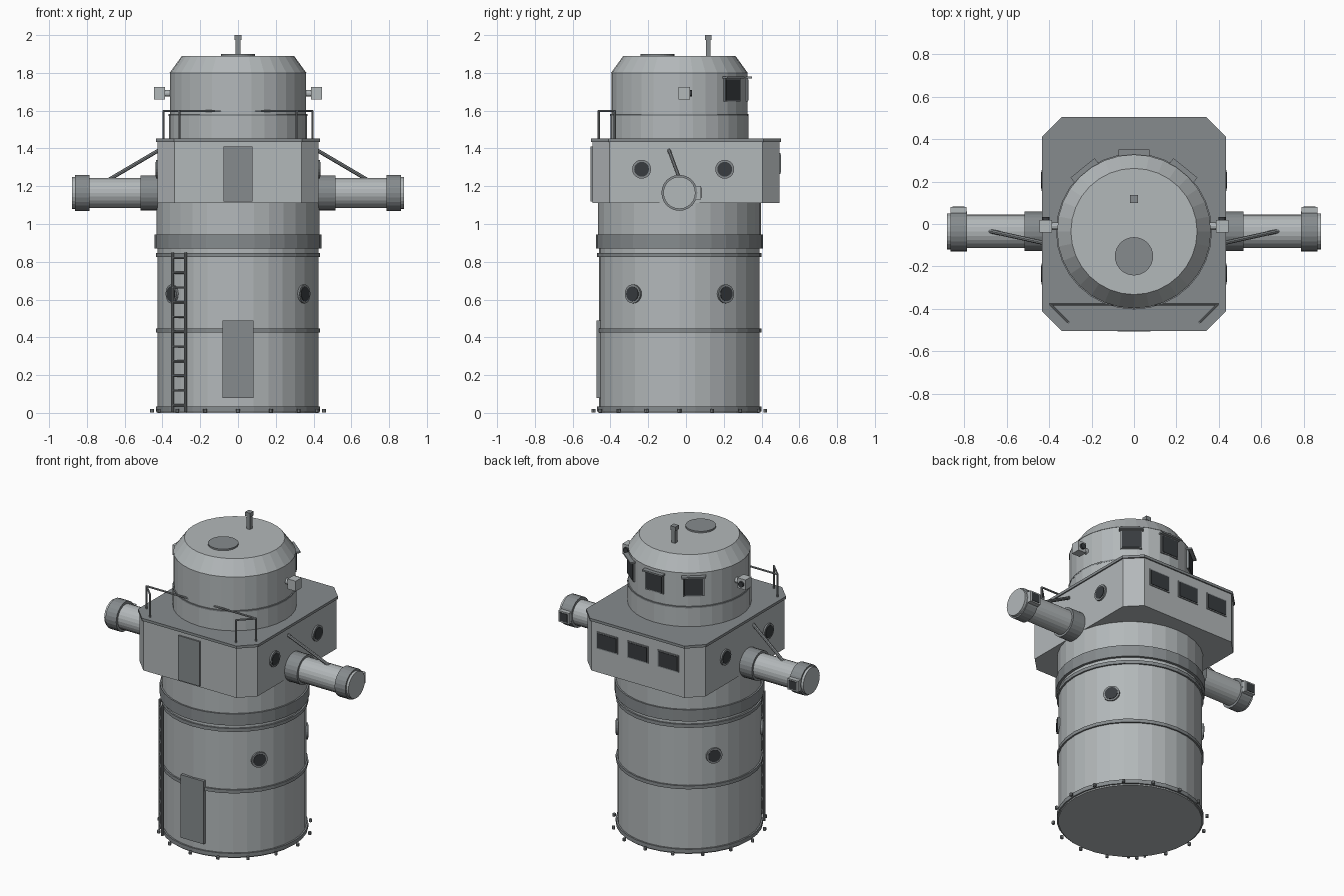
import bpy, bmesh, math
from mathutils import Vector, Matrix

if "Cube" in bpy.data.objects:
    bpy.data.objects.remove(bpy.data.objects["Cube"])

CY = -0.035  # y of the tower axis


def material(name, rgb):
    m = bpy.data.materials.new(name)
    m.diffuse_color = (*rgb, 1)
    m.use_nodes = True
    m.node_tree.nodes["Principled BSDF"].inputs["Base Color"].default_value = m.diffuse_color
    return m


HULL = material("hull_grey", (0.45, 0.48, 0.49))
TRIM = material("trim_grey", (0.24, 0.26, 0.27))
DARK = material("dark_glass", (0.04, 0.045, 0.05))


def finish(name, bm, mat):
    bmesh.ops.recalc_face_normals(bm, faces=bm.faces)
    me = bpy.data.meshes.new(name)
    bm.to_mesh(me)
    bm.free()
    me.materials.append(mat)
    ob = bpy.data.objects.new(name, me)
    bpy.context.collection.objects.link(ob)
    return ob


def cyl(name, p0, p1, r, mat=HULL, n=32, r2=None):
    p0, p1 = Vector(p0), Vector(p1)
    d = p1 - p0
    bm = bmesh.new()
    mtx = Matrix.Translation((p0 + p1) / 2) @ d.to_track_quat('Z', 'Y').to_matrix().to_4x4()
    bmesh.ops.create_cone(bm, cap_ends=True, segments=n, radius1=r,
                          radius2=r if r2 is None else r2, depth=d.length, matrix=mtx)
    return finish(name, bm, mat)


def drum(name, z0, z1, r, mat=HULL, r2=None):
    return cyl(name, (0, CY, z0), (0, CY, z1), r, mat, 32, r2)


def box(name, c, size, mat=HULL, rot=0):
    bm = bmesh.new()
    bmesh.ops.create_cube(bm, size=1, matrix=Matrix.Translation(c) @ Matrix.Rotation(rot, 4, 'Z')
                          @ Matrix.Diagonal((*size, 1)))
    return finish(name, bm, mat)


def prism(name, hx, hy, cut, z0, z1, mat=HULL):
    q = [(hx, hy - cut), (hx - cut, hy), (cut - hx, hy), (-hx, hy - cut),
         (-hx, cut - hy), (cut - hx, -hy), (hx - cut, -hy), (hx, cut - hy)]
    bm = bmesh.new()
    f = bm.faces.new([bm.verts.new((x, y, z0)) for x, y in q])
    top = bmesh.ops.extrude_face_region(bm, geom=[f])['geom']
    bmesh.ops.translate(bm, vec=(0, 0, z1 - z0),
                        verts=[v for v in top if isinstance(v, bmesh.types.BMVert)])
    return finish(name, bm, mat)


def porthole(p, normal):
    p, d = Vector(p), Vector(normal)
    cyl("porthole_rim", p - d * 0.02, p + d * 0.010, 0.05, TRIM, 20)
    cyl("porthole_glass", p, p + d * 0.013, 0.039, DARK, 20)


def polar(a, r, z):
    a = math.radians(a)
    return Vector((r * math.cos(a), CY + r * math.sin(a), z))


# Lower tower and its bands
drum("lower_tower", 0, 0.90, 0.425)
for z0, z1 in ((0.008, 0.034), (0.425, 0.447), (0.825, 0.847)):
    drum("tower_band", z0, z1, 0.435, TRIM)
drum("bearing_collar", 0.87, 0.945, 0.442, TRIM)
drum("upper_neck", 0.94, 1.12, 0.432)

# Base bolts
for i in range(16):
    p = polar(i * 22.5, 0.455, 0.012)
    cyl("base_bolt", p - Vector((0, 0, 0.01)), p + Vector((0, 0, 0.008)), 0.01, TRIM, 8)

# Lower door and tower portholes
box("lower_door", (0, -0.45, 0.285), (0.165, 0.045, 0.41), TRIM)
for a in (-35, 35, 145, 215):
    porthole(polar(a, 0.423, 0.63), (polar(a, 1, 0) - Vector((0, CY, 0))))

# Ladder
ra, rb = (polar(-135, 0.441, 0) + Vector((0.034 * s, -0.034 * s, 0)) for s in (-1, 1))
for p in (ra, rb):
    cyl("ladder_rail", p + Vector((0, 0, 0.005)), p + Vector((0, 0, 0.85)), 0.008, TRIM, 8)
for i in range(11):
    h = Vector((0, 0, 0.04 + i * 0.078))
    cyl("ladder_rung", ra + h, rb + h, 0.006, TRIM, 8)

# Control block with deck plate
prism("control_block", 0.425, 0.495, 0.09, 1.11, 1.437)
prism("deck_plate", 0.433, 0.503, 0.093, 1.435, 1.452, TRIM)
box("upper_door", (0, -0.495, 1.265), (0.155, 0.02, 0.29), TRIM)
for x in (-0.22, 0, 0.22):
    box("block_window_frame", (x, 0.493, 1.32), (0.15, 0.014, 0.11), TRIM)
    box("block_window", (x, 0.494, 1.32), (0.135, 0.018, 0.095), DARK)

# Turret, roof, hatch and mast
drum("turret_base", 1.45, 1.575, 0.366)
drum("turret_seam", 1.572, 1.582, 0.367, TRIM)
drum("turret", 1.575, 1.80, 0.36)
drum("turret_roof", 1.80, 1.89, 0.362, HULL, 0.297)
cyl("roof_hatch", (0, -0.152, 1.88), (0, -0.152, 1.90), 0.09, TRIM)
box("mast", (0, 0.118, 1.93), (0.024, 0.024, 0.10), TRIM)
box("mast_head", (0, 0.118, 1.987), (0.036, 0.036, 0.026), TRIM)

# Turret windows with visors
for a in (51, 90, 129):
    rot = math.radians(a - 90)
    box("turret_window_frame", polar(a, 0.350, 1.71), (0.128, 0.026, 0.125), TRIM, rot)
    box("turret_window", polar(a, 0.353, 1.71), (0.112, 0.026, 0.11), DARK, rot)
    box("turret_visor", polar(a, 0.36, 1.776), (0.145, 0.05, 0.01), TRIM, rot)

for s in (-1, 1):
    # Round windows on the block side
    for y in (-0.235, 0.205):
        porthole((s * 0.425, y, 1.29), (s, 0, 0))

    # Side arm
    def arm(name, x0, x1, r, mat=HULL):
        cyl(name, (s * x0, CY, 1.165), (s * x1, CY, 1.165), r, mat, 24)
    arm("arm_root", 0.41, 0.515, 0.093, TRIM)
    arm("arm_tube", 0.50, 0.80, 0.079)
    arm("arm_end_collar", 0.787, 0.864, 0.095, TRIM)
    arm("arm_end_cap", 0.86, 0.88, 0.085)
    box("arm_lens_box", (s * 0.826, 0.055, 1.165), (0.076, 0.05, 0.072), HULL)
    box("arm_lens", (s * 0.826, 0.06, 1.165), (0.056, 0.046, 0.055), DARK)
    cyl("arm_strut", (s * 0.42, -0.09, 1.39), (s * 0.68, -0.033, 1.237), 0.01, TRIM, 8)

    # Turret side camera
    cyl("camera_stub", (s * 0.34, -0.01, 1.692), (s * 0.40, -0.01, 1.692), 0.018, HULL, 12)
    box("camera_body", (s * 0.415, -0.01, 1.692), (0.058, 0.06, 0.066))
    cyl("camera_lens", (s * 0.415, 0.01, 1.692), (s * 0.415, 0.032, 1.692), 0.018, DARK, 12)

    # Deck railing
    a, b = (s * 0.395, -0.377), (s * 0.31, -0.462)
    for p in (a, b):
        cyl("rail_post", (*p, 1.45), (*p, 1.60), 0.006, TRIM, 8)
    cyl("rail_corner", (*a, 1.598), (*b, 1.598), 0.006, TRIM, 8)
    cyl("rail_front", (*a, 1.598), (0, a[1], 1.598), 0.006, TRIM, 8)
